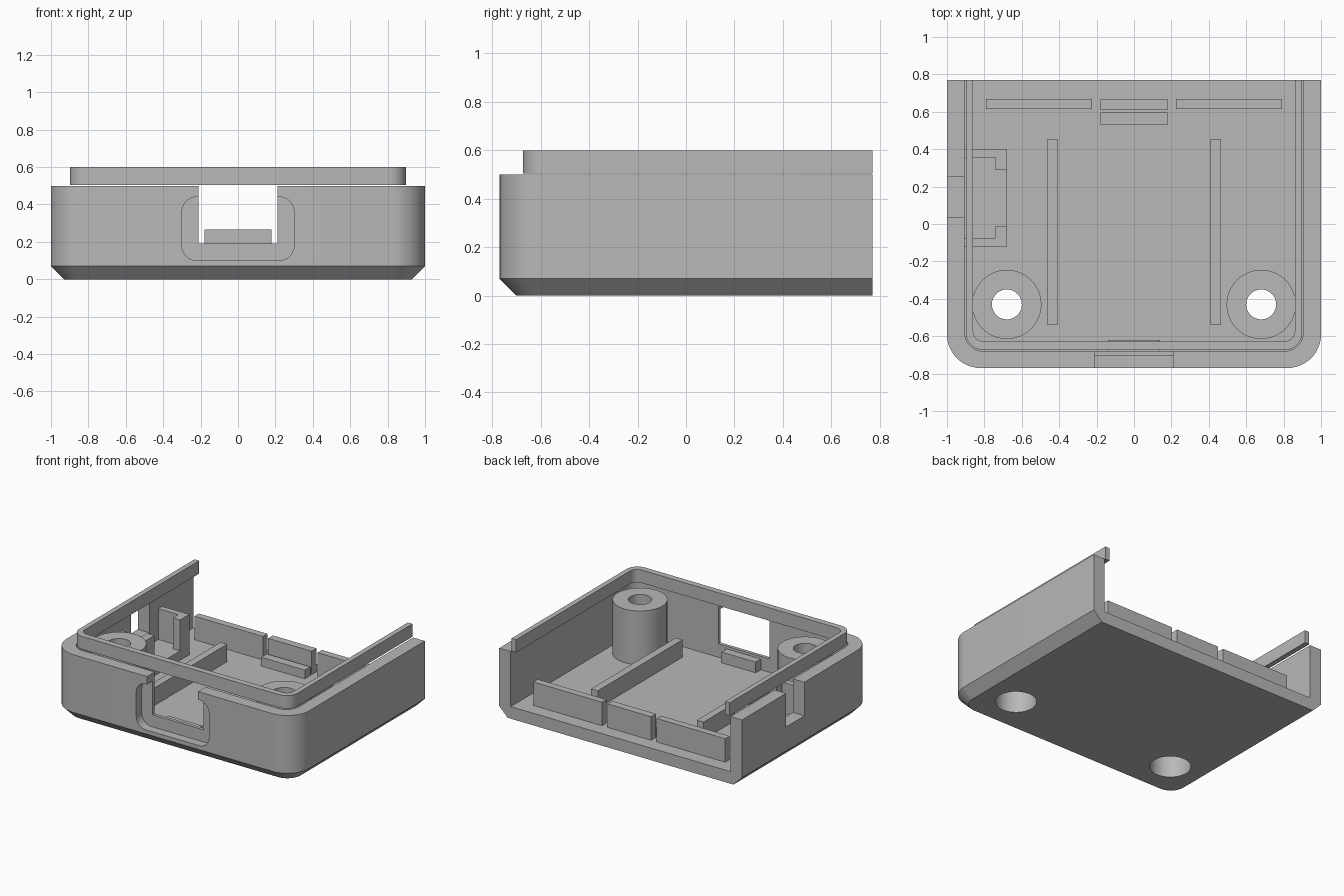
import bpy, bmesh, math

cube = bpy.data.objects.get("Cube")
if cube:
    bpy.data.objects.remove(cube, do_unlink=True)

grey = bpy.data.materials.new("plain_grey")
grey.use_nodes = True
colour = (0.48, 0.48, 0.48, 1)
grey.diffuse_color = colour
grey.node_tree.nodes["Principled BSDF"].inputs["Base Color"].default_value = colour

BACK, FLOOR = 0.77, 0.09


def loft(name, rings):
    """Closed solid through matching rings of points."""
    bm = bmesh.new()
    loops = [[bm.verts.new(p) for p in ring] for ring in rings]
    bm.faces.new(loops[0])
    bm.faces.new(loops[-1])
    n = len(loops[0])
    for a, b in zip(loops, loops[1:]):
        for i in range(n):
            j = (i + 1) % n
            bm.faces.new((a[i], a[j], b[j], b[i]))
    bmesh.ops.recalc_face_normals(bm, faces=bm.faces)
    mesh = bpy.data.meshes.new(name)
    bm.to_mesh(mesh)
    bm.free()
    mesh.materials.append(grey)
    obj = bpy.data.objects.new(name, mesh)
    bpy.context.scene.collection.objects.link(obj)
    return obj


def arc(cx, cy, r, start, end, steps=12):
    angles = [math.radians(start + (end - start) * i / steps) for i in range(steps + 1)]
    return [(cx + r * math.cos(a), cy + r * math.sin(a)) for a in angles]


def tray(half, front, r, z, back=BACK):
    """Outline with two rounded front corners and a straight back."""
    pts = [(-half, back)]
    pts += arc(-half + r, front + r, r, 180, 270)
    pts += arc(half - r, front + r, r, 270, 360)
    pts.append((half, back))
    return [(x, y, z) for x, y in pts]


def box(name, x0, x1, y0, y1, z0, z1):
    base = [(x0, y0), (x1, y0), (x1, y1), (x0, y1)]
    return loft(name, [[(x, y, z) for x, y in base] for z in (z0, z1)])


def cylinder(name, x, y, r, z0, z1):
    ring = arc(x, y, r, 0, 360, 48)[:-1]
    return loft(name, [[(px, py, z) for px, py in ring] for z in (z0, z1)])


def cut(obj, cutter):
    """Subtract the cutter and remove it."""
    cutter.hide_render = True
    mod = obj.modifiers.new("cut", "BOOLEAN")
    mod.operation, mod.solver, mod.object = "DIFFERENCE", "EXACT", cutter
    bpy.ops.object.select_all(action="DESELECT")
    bpy.context.view_layer.objects.active = obj
    obj.select_set(True)
    bpy.ops.object.modifier_apply(modifier=mod.name)
    bpy.data.objects.remove(cutter, do_unlink=True)


def smooth(obj):
    bpy.ops.object.select_all(action="DESELECT")
    bpy.context.view_layer.objects.active = obj
    obj.select_set(True)
    bpy.ops.object.shade_smooth_by_angle(angle=math.radians(25))


# Shell: chamfered base, rounded front corners, open back
shell = loft("shell", [
    tray(0.93, -0.70, 0.11, 0),
    tray(1, -BACK, 0.18, 0.07),
    tray(1, -BACK, 0.18, 0.5),
])
cut(shell, loft("cavity", [tray(0.905, -0.68, 0.1, z, 1) for z in (FLOOR, 0.8)]))

# Front port: shallow rounded recess with an open-topped window
corners = ((0.22, 0.36, 0), (-0.22, 0.36, 90), (-0.22, 0.18, 180), (0.22, 0.18, 270))
outline = [p for x, z, a in corners for p in arc(x, z, 0.08, a, a + 90, 8)]
cut(shell, loft("recess", [[(x, y, z) for x, z in outline] for y in (-0.9, -0.705)]))
cut(shell, box("window", -0.21, 0.21, -0.9, -0.6, 0.19, 0.7))

# Side port notch
cut(shell, box("side_notch", -1.1, -0.85, 0.035, 0.25, 0.25, 0.7))

# Screw posts with a wide bore below and a narrow hole on top
for side, label in ((1, "left"), (-1, "right")):
    x, y = side * 0.68, -0.43
    post = cylinder(label + "_screw_post", x, y, 0.185, FLOOR - 0.03, 0.49)
    for part in (shell, post):
        cut(part, cylinder("bore", x, y, 0.14, -0.1, 0.38))
    cut(post, cylinder("screw_hole", x, y, 0.08, 0.3, 0.7))
    smooth(post)
smooth(shell)

# Raised locating lip around the rim
lip = loft("lip", [tray(0.898, -0.673, 0.09, z) for z in (0.504, 0.6)])
cut(lip, loft("lip_inside", [tray(0.86, -0.627, 0.055, z, 1) for z in (0.4, 0.7)]))
smooth(lip)

# Long floor ribs and the outer back plates
for side, label in ((1, "left"), (-1, "right")):
    lo, hi = sorted((side * 0.408, side * 0.463))
    box(label + "_floor_rib", lo, hi, -0.54, 0.455, FLOOR, 0.22)
    lo, hi = sorted((side * 0.225, side * 0.79))
    box(label + "_back_plate", lo, hi, 0.615, 0.667, FLOOR, 0.265)

# Centre back plate, board stop and front ledge
box("centre_back_plate", -0.18, 0.18, 0.61, 0.667, FLOOR, 0.265)
box("board_stop", -0.18, 0.18, 0.53, 0.595, FLOOR, 0.155)
box("front_ledge", -0.14, 0.14, -0.68, -0.62, FLOOR, 0.17)

# Side connector holder: low sill and two hooked arms
MID = 0.14
box("holder_sill", -0.905, -0.68, MID - 0.26, MID + 0.26, FLOOR, 0.16)
for side, label in ((1, "back"), (-1, "front")):
    hook = [(-0.905, 0.26), (-0.68, 0.26), (-0.68, 0.15),
            (-0.74, 0.15), (-0.74, 0.215), (-0.905, 0.215)]
    loft(label + "_holder_arm",
         [[(x, MID + side * y, z) for x, y in hook] for z in (FLOOR, 0.39)])
